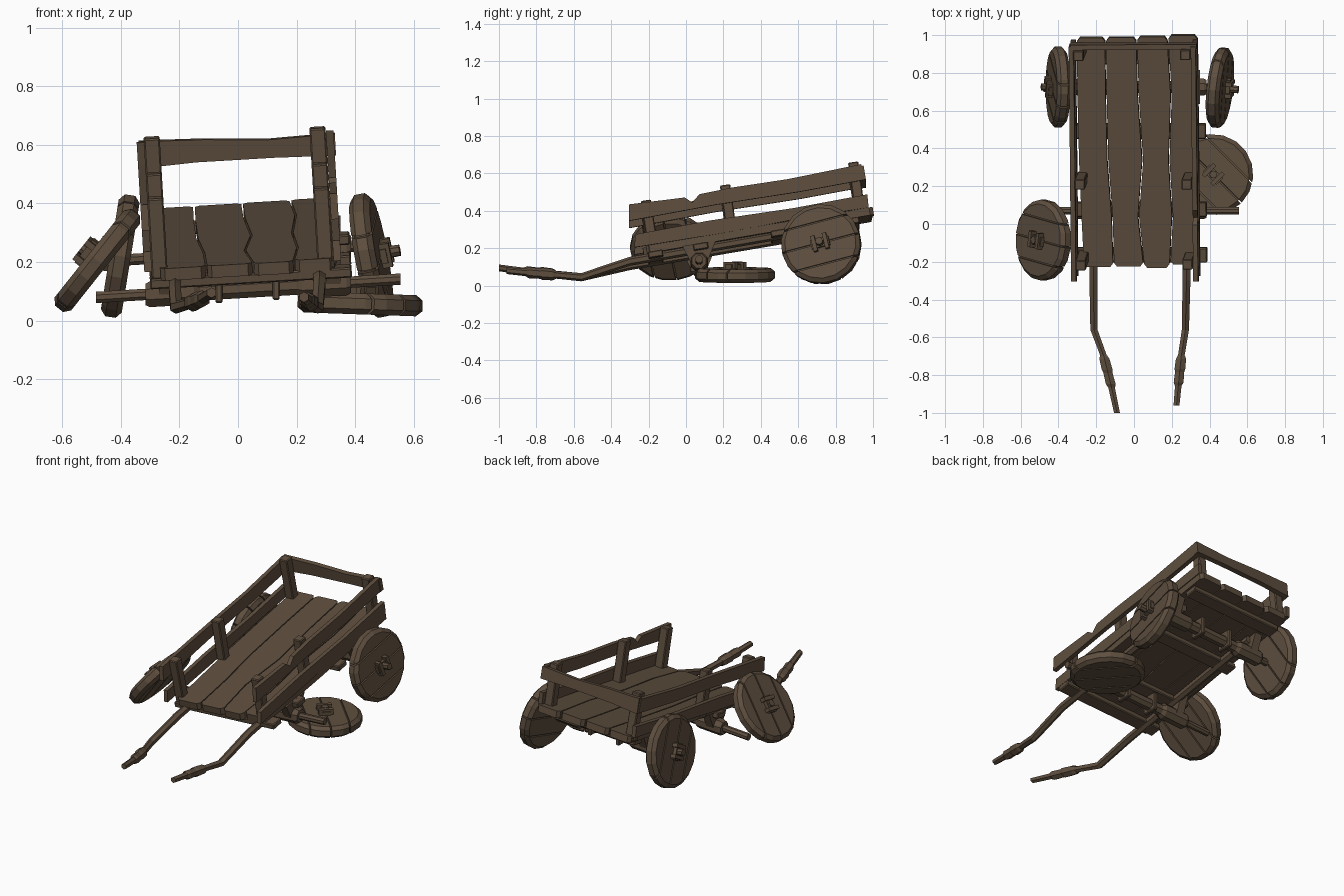
import bpy, bmesh, math, random
from mathutils import Matrix, Vector

if "Cube" in bpy.data.objects:
    bpy.data.objects.remove(bpy.data.objects["Cube"])

random.seed(4)
wood = bpy.data.materials.new("dark_wood")
wood.diffuse_color = (0.112, 0.077, 0.049, 1)
wood.use_nodes = True
wood.node_tree.nodes["Principled BSDF"].inputs["Base Color"].default_value = wood.diffuse_color

# Tilted frame of the collapsed cart body (origin = centre of bed top)
BODY = (Matrix.Translation((0.02, 0.385, 0.298))
        @ Matrix.Rotation(math.radians(-3.4), 4, 'Y')
        @ Matrix.Rotation(math.radians(9.7), 4, 'X'))
IDENT = Matrix.Identity(4)


def finish(name, bm, mat=IDENT):
    bmesh.ops.recalc_face_normals(bm, faces=bm.faces)
    me = bpy.data.meshes.new(name)
    bm.to_mesh(me)
    bm.free()
    me.materials.append(wood)
    ob = bpy.data.objects.new(name, me)
    ob.matrix_world = mat
    bpy.context.collection.objects.link(ob)
    return ob


def add_box(bm, c, s, rot=IDENT):
    m = Matrix.Translation(c) @ rot @ Matrix.Diagonal((*s, 1))
    bmesh.ops.create_cube(bm, size=1, matrix=m)


def box(name, c, s, mat=BODY, rot=IDENT, bevel=0.005):
    bm = bmesh.new()
    add_box(bm, c, s, rot)
    bmesh.ops.bevel(bm, geom=bm.edges[:], offset=bevel, segments=1, affect='EDGES')
    return finish(name, bm, mat)


def slab(name, outline, to3d, mat=BODY):
    """Extrude a 2D outline; to3d(u, v, side) maps it, side is 0 or 1."""
    bm = bmesh.new()
    rings = [[bm.verts.new(to3d(u, v, k)) for u, v in outline] for k in (0, 1)]
    n = len(outline)
    for r in rings:
        bm.faces.new(r)
    for i in range(n):
        j = (i + 1) % n
        bm.faces.new((rings[0][i], rings[0][j], rings[1][j], rings[1][i]))
    return finish(name, bm, mat)


def sweep(name, pts, radii, axis, n=8, mat=IDENT):
    """Loft n-sided sections along points; sections lie across the given axis."""
    bm = bmesh.new()
    rings = []
    for p, r in zip(pts, radii):
        ring = []
        for i in range(n):
            a = 2 * math.pi * (i + 0.5) / n
            c, s = r * math.cos(a), r * math.sin(a)
            off = (0, c, s) if axis == 'x' else (c, 0, s)
            ring.append(bm.verts.new(Vector(p) + Vector(off)))
        rings.append(ring)
    for a, b in zip(rings, rings[1:]):
        for i in range(n):
            j = (i + 1) % n
            bm.faces.new((a[i], a[j], b[j], b[i]))
    bm.faces.new(rings[0])
    bm.faces.new(rings[-1])
    return finish(name, bm, mat)


# Bed: four planks with wavy seams
ys = [-0.615, -0.35, -0.05, 0.3, 0.615]
seams = [[-0.295, -0.305, -0.315, -0.32, -0.32],
         [-0.135, -0.14, -0.16, -0.165, -0.165],
         [0.025, 0.0, 0.025, 0.005, 0.0],
         [0.165, 0.18, 0.165, 0.18, 0.165],
         [0.305, 0.32, 0.325, 0.325, 0.325]]
for k in range(4):
    a, b, g = seams[k], seams[k + 1], 0.003
    e0, e1 = random.uniform(-0.012, 0.008), random.uniform(-0.008, 0.01)
    yy = [ys[0] + e0] + ys[1:4] + [ys[4] + e1]
    left = [(a[i] + g, yy[i]) for i in range(5)]
    right = [(b[i] - g, yy[i]) for i in range(5)]
    left = [(left[0][0] + 0.015, yy[0]), (left[0][0], yy[0] + 0.02)] + left[1:4] + \
           [(left[4][0], yy[4] - 0.02), (left[4][0] + 0.015, yy[4])]
    right = [(right[0][0] - 0.015, yy[0]), (right[0][0], yy[0] + 0.02)] + right[1:4] + \
            [(right[4][0], yy[4] - 0.02), (right[4][0] - 0.015, yy[4])]
    slab(f"bed_plank_{k+1}", left + right[::-1], lambda u, v, s: (u, v, -0.042 * s))

# Cross beams under the bed
for k, y in enumerate((-0.565, -0.32, 0.1, 0.5)):
    box(f"cross_beam_{k+1}", (0.015 if k != 3 else 0, y, -0.055),
        (0.69 if k != 3 else 0.62, 0.08, 0.035))

# Side posts
for side, x in (("left", -0.295), ("right", 0.272)):
    for pos, y, h in (("front", -0.57, 0.24), ("middle", -0.14, 0.25), ("back", 0.555, 0.255)):
        box(f"{side}_{pos}_post", (x, y, h / 2 - 0.02), (0.055, 0.055, h + 0.04),
            rot=Matrix.Rotation(random.uniform(-0.04, 0.04), 4, 'X'))

# Side rails, upper right one with a broken notch
lower = [(-0.67, 0.0), (-0.2, -0.004), (0.25, 0.004), (0.6, 0.0),
         (0.605, 0.07), (0.2, 0.064), (-0.25, 0.074), (-0.655, 0.068)]
upper = [(-0.675, 0.145), (-0.2, 0.152), (0.25, 0.145), (0.605, 0.15),
         (0.6, 0.235), (0.2, 0.222), (-0.1, 0.228), (-0.66, 0.232)]
notched = upper[:7] + [(-0.28, 0.222), (-0.325, 0.185), (-0.36, 0.218)] + upper[7:]
for side, x, up in (("left", -0.347, upper), ("right", 0.3, notched)):
    for nm, prof in (("lower", lower), ("upper", up)):
        slab(f"{side}_{nm}_rail", prof, lambda u, v, s, x=x: (x + 0.026 * s, u, v))

# Back rail
slab("back_rail", [(-0.34, 0.145), (-0.15, 0.155), (0.12, 0.155), (0.33, 0.15),
                   (0.33, 0.225), (0.1, 0.218), (-0.12, 0.232), (-0.34, 0.238)],
     lambda u, v, s: (u, 0.583 + 0.028 * s, v))

# Pulling shafts running under the bed, with grips
shafts = {
    "left": [(-0.09, -1.0, 0.095), (-0.12, -0.86, 0.075), (-0.16, -0.7, 0.06),
             (-0.212, -0.56, 0.045), (-0.215, -0.3, 0.107), (-0.215, 0.76, 0.287)],
    "right": [(0.225, -0.96, 0.08), (0.235, -0.85, 0.07), (0.25, -0.7, 0.058),
              (0.272, -0.56, 0.045), (0.278, -0.3, 0.13), (0.27, 0.76, 0.315)]}
for side, p in shafts.items():
    sweep(f"{side}_shaft", p, [0.018, 0.02, 0.02, 0.022, 0.024, 0.024], 'y', 6)
    a, b = Vector(p[1]), Vector(p[2])
    sweep(f"{side}_grip", [a.lerp(b, t) for t in (-0.03, 0.08, 0.45, 0.55, 0.9, 1.03)],
          [0.022, 0.03, 0.028, 0.033, 0.031, 0.022], 'y', 6)

# Axles: thick beam ends, thinner middle, pins and straps
def axle(name, y, z, x0, x1, drop):
    at = lambda x: (x, y, z + 0.06 * x)
    sweep(name + "_beam", [at(x) for x in (-0.315, -0.3, -0.15, -0.13, 0.2, 0.22, 0.37, 0.385)],
          [0.04, 0.048, 0.048, 0.035, 0.035, 0.048, 0.048, 0.04], 'x')
    sweep(name + "_pin", [at(x0), at(x1)], [0.021, 0.021], 'x')
    for k, x in enumerate((-0.065, 0.13)):
        px = at(x)
        box(f"{name}_strap_{k+1}", (x, y, px[2] + 0.01), (0.025, 0.095, 0.11), IDENT)
    # trapezoid brackets joining axle and bed
    for k, x in enumerate((-0.27, 0.3)):
        zc = at(x)[2]
        slab(f"{name}_bracket_{k+1}",
             [(y - 0.09, zc + drop - 0.015), (y - 0.035, zc - 0.02), (y + 0.035, zc - 0.02),
              (y + 0.09, zc + drop + 0.015)],
             lambda u, v, s, x=x: (x + 0.05 * s, u, v), IDENT)


axle("front_axle", 0.07, 0.108, -0.485, 0.555, 0.1)
axle("back_axle", 0.725, 0.23, -0.44, 0.48, 0.095)


# Wheels: plank discs with seams and a hub plate
def wheel(name, loc, normal, spin, pin):
    bm = bmesh.new()
    R, T, N = 0.214, 0.036, 18
    cuts = [-0.3, -0.115, 0.0, 0.115, 0.3]
    prof = [(R - 0.022, -T), (R, -T * 0.5), (R, T * 0.5), (R - 0.022, T)]
    for lo, hi in zip(cuts, cuts[1:]):
        b = bmesh.new()
        rings = [[b.verts.new((r * math.cos(2 * math.pi * i / N),
                               r * math.sin(2 * math.pi * i / N), z)) for i in range(N)]
                 for r, z in prof]
        for p, q in zip(rings, rings[1:]):
            for i in range(N):
                b.faces.new((p[i], p[(i + 1) % N], q[(i + 1) % N], q[i]))
        b.faces.new(rings[0])
        b.faces.new(rings[-1])
        for d, s in ((lo + 0.004, -1), (hi - 0.004, 1)):
            if abs(d) < R:
                bmesh.ops.bisect_plane(b, geom=b.verts[:] + b.edges[:] + b.faces[:],
                                       plane_co=(0, d, 0), plane_no=(0, s, 0), clear_outer=True)
                bmesh.ops.holes_fill(b, edges=[e for e in b.edges if e.is_boundary], sides=0)
        tmp = bpy.data.meshes.new("tmp")
        b.to_mesh(tmp)
        b.free()
        bm.from_mesh(tmp)
        bpy.data.meshes.remove(tmp)
    # inner core closing the seams
    bmesh.ops.create_cone(bm, cap_ends=True, segments=N, radius1=0.195, radius2=0.195, depth=0.05)
    # hub plate, bars and socket
    add_box(bm, (0, 0, 0.045), (0.1, 0.05, 0.025))
    for x in (-0.032, 0.032):
        add_box(bm, (x, 0, 0.05), (0.022, 0.085, 0.04))
    bmesh.ops.create_cone(bm, cap_ends=True, segments=8, radius1=0.022, radius2=0.02,
                          depth=pin, matrix=Matrix.Translation((0, 0, 0.03 + pin / 2)))
    q = Vector(normal).to_track_quat('Z', 'Y').to_matrix().to_4x4()
    finish(name, bm, Matrix.Translation(loc) @ q @ Matrix.Rotation(math.radians(spin), 4, 'Z'))


wheel("back_right_wheel", (0.455, 0.722, 0.222), (0.97, -0.11, 0.18), 15, 0.07)
wheel("back_left_wheel", (-0.402, 0.725, 0.22), (-0.985, 0.0, 0.16), 60, 0.06)
wheel("front_left_wheel", (-0.48, -0.085, 0.205), (-0.78, 0.0, 0.62), 80, 0.04)
wheel("front_right_wheel", (0.417, 0.262, 0.057), (0.035, 0.0, 1), 45, 0.04)
